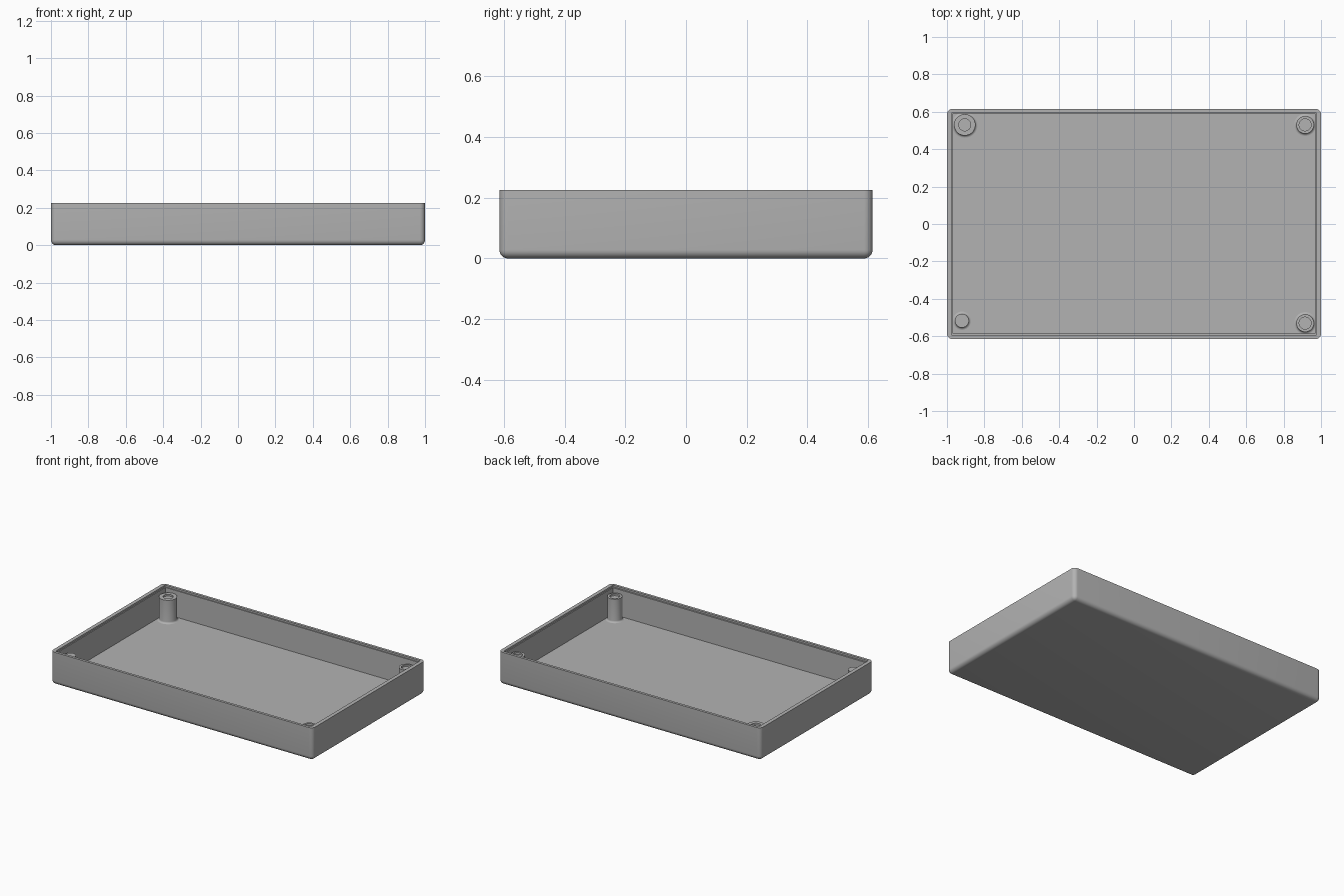
import bpy, bmesh, math

old = bpy.data.objects.get("Cube")
if old:
    bpy.data.objects.remove(old, do_unlink=True)

# Single grey plastic
grey = bpy.data.materials.new("grey_plastic")
grey.use_nodes = True
colour = (0.45, 0.45, 0.45, 1)
grey.diffuse_color = colour
grey.node_tree.nodes["Principled BSDF"].inputs["Base Color"].default_value = colour


def finish(name, bm):
    bmesh.ops.recalc_face_normals(bm, faces=bm.faces)
    mesh = bpy.data.meshes.new(name)
    bm.to_mesh(mesh)
    bm.free()
    mesh.materials.append(grey)
    obj = bpy.data.objects.new(name, mesh)
    bpy.context.collection.objects.link(obj)
    return obj


def box(low, high):
    bm = bmesh.new()
    bmesh.ops.create_cube(bm, size=1)
    for v in bm.verts:
        v.co = [(a + b) / 2 + c * (b - a) for a, b, c in zip(low, high, v.co)]
    return bm


def smooth(obj):
    bpy.ops.object.select_all(action='DESELECT')
    obj.select_set(True)
    bpy.context.view_layer.objects.active = obj
    bpy.ops.object.shade_smooth_by_angle(angle=math.radians(35))


HEIGHT, FLOOR = 0.225, 0.03

# Outer block, rounded everywhere except the top rim
bm = box((-1, -0.615, 0), (1, 0.615, HEIGHT))
edges = [e for e in bm.edges if min(v.co.z for v in e.verts) < 0.01]
bmesh.ops.bevel(bm, geom=edges, offset=0.028, segments=6, profile=0.5,
                affect='EDGES', clamp_overlap=True)
tray = finish("tray_shell", bm)

# Hollow the block, with a fine step just inside the rim
cutters = [
    finish("cavity_cutter", box((-0.968, -0.585, FLOOR), (0.968, 0.59, 0.4))),
    finish("rim_step_cutter", box((-0.974, -0.597, 0.213), (0.974, 0.597, 0.4))),
]
bpy.context.view_layer.objects.active = tray
for cutter in cutters:
    cutter.hide_render = True
    mod = tray.modifiers.new("hollow", 'BOOLEAN')
    mod.operation = 'DIFFERENCE'
    mod.solver = 'EXACT'
    mod.object = cutter
    bpy.ops.object.modifier_apply(modifier=mod.name)
for cutter in cutters:
    bpy.data.objects.remove(cutter, do_unlink=True)
smooth(tray)


def post(name, x, y, radius, hole, top=0.19):
    """Turned post with a filleted foot and an optional recessed top."""
    fillet = 0.012
    profile = [(radius + fillet * (1 - math.sin(a)), FLOOR + fillet * (1 - math.cos(a)))
               for a in (math.pi / 2 * i / 4 for i in range(5))]
    profile.append((radius, top))
    if hole:
        profile += [(hole, top), (hole, top - 0.012)]
    profile.append((0, profile[-1][1]))
    bm = bmesh.new()
    verts = [bm.verts.new((x + r, y, z)) for r, z in profile]
    lines = [bm.edges.new(pair) for pair in zip(verts, verts[1:])]
    bmesh.ops.spin(bm, geom=verts + lines, cent=(x, y, 0), axis=(0, 0, 1),
                   angle=math.tau, steps=40)
    bmesh.ops.remove_doubles(bm, verts=bm.verts, dist=0.0001)
    # Keep the outside of the post facing outward
    obj = finish(name, bm)
    smooth(obj)


post("back_right_screw_post", -0.905, 0.53, 0.057, 0.032)
post("back_left_screw_post", 0.915, 0.53, 0.047, 0.032)
post("front_left_screw_post", 0.915, -0.53, 0.047, 0.032)
post("front_right_locating_pin", -0.92, -0.517, 0.037, 0, 0.18)
